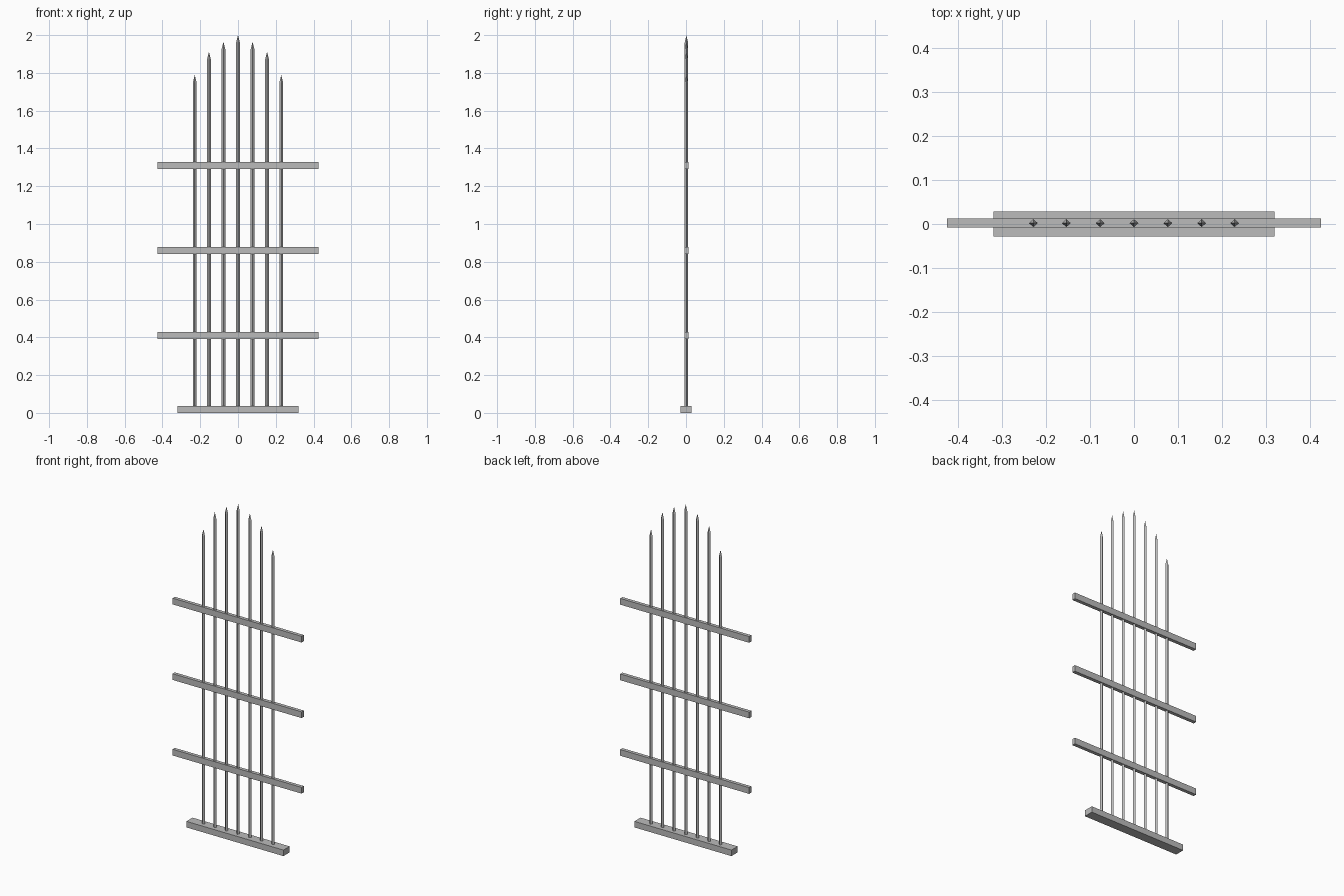
import bpy
import bmesh
from math import cos, sin, pi

if "Cube" in bpy.data.objects:
    bpy.data.objects.remove(bpy.data.objects["Cube"], do_unlink=True)

metal = bpy.data.materials.new("grey_metal")
metal.use_nodes = True
grey = (0.5, 0.5, 0.5, 1.0)
metal.diffuse_color = grey
metal.node_tree.nodes["Principled BSDF"].inputs["Base Color"].default_value = grey


def add_object(name, bm):
    bmesh.ops.recalc_face_normals(bm, faces=bm.faces)
    mesh = bpy.data.meshes.new(name)
    bm.to_mesh(mesh)
    bm.free()
    mesh.materials.append(metal)
    obj = bpy.data.objects.new(name, mesh)
    bpy.context.collection.objects.link(obj)
    return obj


def add_box(name, center, size):
    bm = bmesh.new()
    bmesh.ops.create_cube(bm, size=1)
    bmesh.ops.scale(bm, vec=size, verts=bm.verts)
    bmesh.ops.translate(bm, vec=center, verts=bm.verts)
    return add_object(name, bm)


def add_picket(name, x, top, y=0.002, radius=0.01, foot=0.03, point=0.04):
    """Diamond-section bar ending in a pyramid point."""
    bm = bmesh.new()
    rings = [[bm.verts.new((x + radius * cos(i * pi / 2), y + 0.9 * radius * sin(i * pi / 2), z))
              for i in range(4)] for z in (foot, top - point)]
    tip = bm.verts.new((x, y, top))
    bm.faces.new(rings[0][::-1])
    for i in range(4):
        j = (i + 1) % 4
        bm.faces.new((rings[0][i], rings[0][j], rings[1][j], rings[1][i]))
        bm.faces.new((rings[1][i], rings[1][j], tip))
    return add_object(name, bm)


# Foot plate
add_box("base", (0, 0, 0.018), (0.64, 0.058, 0.036))

# Three crossing rails
for label, z in (("lower", 0.411), ("middle", 0.861), ("upper", 1.311)):
    add_box(label + "_rail", (0, 0.002, z), (0.85, 0.021, 0.037))

# Pointed pickets, rising towards the middle
add_picket("centre_picket", 0, 2.0)
for label, x, top in (("inner", 0.077, 1.965), ("mid", 0.154, 1.912), ("outer", 0.229, 1.79)):
    add_picket("left_" + label + "_picket", x, top)
    add_picket("right_" + label + "_picket", -x, top)
